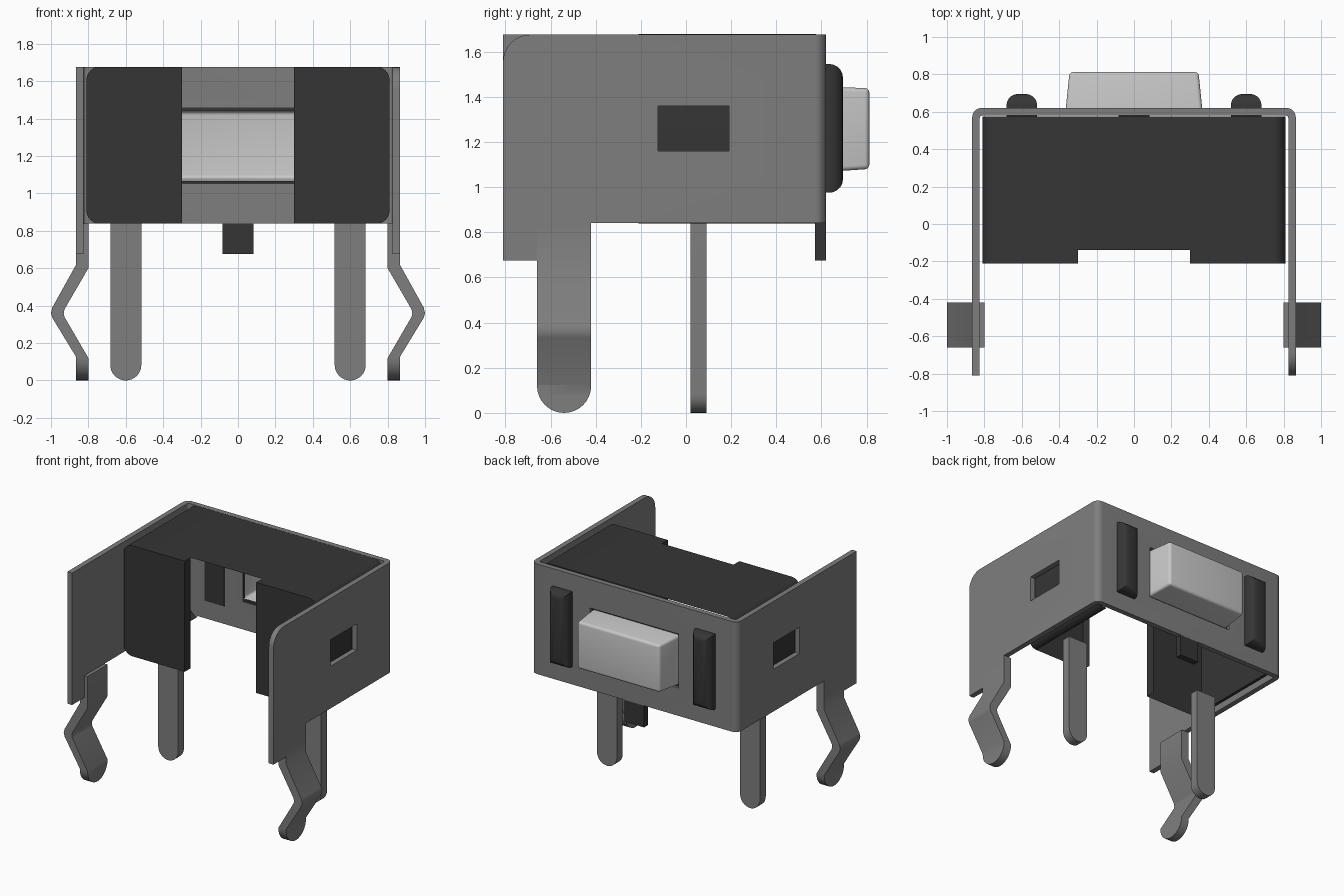
import bpy, bmesh, math
from mathutils import Vector

cube = bpy.data.objects.get("Cube")
if cube:
    bpy.data.objects.remove(cube, do_unlink=True)


def material(name, v):
    m = bpy.data.materials.new(name)
    m.use_nodes = True
    m.diffuse_color = (v, v, v, 1)
    b = next(n for n in m.node_tree.nodes if n.type == 'BSDF_PRINCIPLED')
    b.inputs["Base Color"].default_value = (v, v, v, 1)
    b.inputs["Roughness"].default_value = 0.6
    return m


METAL = material("grey metal", 0.21)
DARK = material("dark plastic", 0.036)
LIGHT = material("light grey plastic", 0.58)


def finish(name, bm, mat, smooth=True):
    bmesh.ops.recalc_face_normals(bm, faces=bm.faces)
    me = bpy.data.meshes.new(name)
    bm.to_mesh(me)
    bm.free()
    me.materials.append(mat)
    ob = bpy.data.objects.new(name, me)
    bpy.context.collection.objects.link(ob)
    if smooth:
        shade(ob)
    return ob


def shade(ob):
    bpy.ops.object.select_all(action='DESELECT')
    ob.select_set(True)
    bpy.context.view_layer.objects.active = ob
    bpy.ops.object.shade_smooth_by_angle(angle=math.radians(35))


def place(axis, u, v, w):
    return {'x': (w, u, v), 'y': (u, w, v), 'z': (u, v, w)}[axis]


def prism(name, pts, axis, lo, hi, mat, smooth=True):
    """Extrude a 2D outline along an axis."""
    bm = bmesh.new()
    a = [bm.verts.new(place(axis, u, v, lo)) for u, v in pts]
    b = [bm.verts.new(place(axis, u, v, hi)) for u, v in pts]
    bm.faces.new(a)
    bm.faces.new(b[::-1])
    for i in range(len(pts)):
        j = (i + 1) % len(pts)
        bm.faces.new((a[i], a[j], b[j], b[i]))
    return finish(name, bm, mat, smooth)


def box(name, x, y, z, mat):
    return prism(name, [(x[0], y[0]), (x[1], y[0]), (x[1], y[1]), (x[0], y[1])],
                 'z', z[0], z[1], mat, False)


def arc(cx, cy, r, a0, a1, n=8):
    return [(cx + r * math.cos(math.radians(a0 + (a1 - a0) * i / n)),
             cy + r * math.sin(math.radians(a0 + (a1 - a0) * i / n))) for i in range(n + 1)]


def boolean(ob, tool, op='DIFFERENCE'):
    """Cut or intersect, bake the result and drop the tool."""
    mod = ob.modifiers.new("cut", 'BOOLEAN')
    mod.operation, mod.object, mod.solver = op, tool, 'EXACT'
    tool.hide_render = True
    bpy.context.view_layer.update()
    dg = bpy.context.evaluated_depsgraph_get()
    me = bpy.data.meshes.new_from_object(ob.evaluated_get(dg))
    ob.modifiers.clear()
    ob.data = me
    bpy.data.objects.remove(tool, do_unlink=True)


def tapered(name, base, tip, y0, y1, bevel, mat, open_base=False, side_edges=False):
    """Block along +y from a base rectangle to a tip rectangle, rounded at the tip."""
    bm = bmesh.new()
    rings = []
    for (x0, x1, z0, z1), y in ((base, y0), (tip, y1)):
        rings.append([bm.verts.new((x, y, z)) for x, z in
                      ((x0, z0), (x1, z0), (x1, z1), (x0, z1))])
    a, b = rings
    bm.faces.new(b)
    if not open_base:
        bm.faces.new(a[::-1])
    for i in range(4):
        j = (i + 1) % 4
        bm.faces.new((a[i], a[j], b[j], b[i]))
    tips = set(b)
    edges = [e for e in bm.edges if all(v in tips for v in e.verts)
             or (side_edges and any(v in tips for v in e.verts))]
    bmesh.ops.bevel(bm, geom=edges, offset=bevel, segments=5, profile=0.5, affect='EDGES')
    return finish(name, bm, mat)


# Bent metal bracket: U-shaped sheet with rounded back corners
outer = [(0.865, -0.81)] + arc(0.815, 0.57, 0.05, 0, 90)
inner = [(0.825, -0.81)] + arc(0.81, 0.565, 0.015, 0, 90, 4)
right = outer + [(-x, y) for x, y in outer[::-1]]
left = inner + [(-x, y) for x, y in inner[::-1]]
bracket = prism("metal_bracket", right + left[::-1], 'z', 0.84, 1.675, METAL, False)
# Side windows and button opening
boolean(bracket, box("window_cutter", (-1, 1), (-0.125, 0.19), (1.16, 1.36), METAL))
boolean(bracket, box("button_cutter", (-0.37, 0.37), (0.5, 0.7), (1.05, 1.46), METAL))
# Rounded front top corner on one side only
corner = [(-0.9, 1.75), (-0.9, 1.555)] + arc(-0.69, 1.555, 0.12, 180, 90) + [(-0.69, 1.75)]
boolean(bracket, prism("corner_cutter", corner, 'x', 0.7, 1.0, METAL, False))
shade(bracket)

# Snap legs, lower side tabs, contact pins and bumps, on both sides
zigzag = [(0.80, 0.84), (0.865, 0.84), (0.865, 0.62), (0.993, 0.39), (1.0, 0.36),
          (0.993, 0.335), (0.865, 0.125), (0.865, -0.01), (0.80, -0.01), (0.80, 0.12),
          (0.928, 0.34), (0.932, 0.36), (0.928, 0.38), (0.80, 0.60)]
stadium = [(-0.66, 0.95)] + arc(-0.54, 0.12, 0.12, 180, 360, 16) + [(-0.42, 0.95)]
for s, side in ((1, "left"), (-1, "right")):
    leg = prism("snap_leg_" + side, [(s * x, z) for x, z in zigzag], 'y', -0.7, -0.38, METAL, False)
    boolean(leg, prism("leg_cutter", stadium, 'x', -1.2, 1.2, METAL, False), 'INTERSECT')
    shade(leg)
    box("side_tab_" + side, sorted((s * 0.825, s * 0.865)), (-0.81, -0.66), (0.675, 0.84), METAL)
    pin = [(s * 0.6 - 0.083, 0.84)] + arc(s * 0.6, 0.083, 0.083, 180, 360, 16) + [(s * 0.6 + 0.083, 0.84)]
    prism("contact_pin_" + side, pin, 'y', 0.02, 0.09, METAL)
    r = (s * 0.6 - 0.082, s * 0.6 + 0.082, 0.975, 1.545)
    tapered("bump_" + side, r, r, 0.575, 0.695, 0.06, DARK)

# Plastic housing: thin shell, open below and behind, with a front gap
bm = bmesh.new()
TOP, LOW = 1.677, 0.838
path = arc(0.74, LOW + 0.07, 0.07, -90, 0) + arc(0.74, TOP - 0.07, 0.07, 0, 90) + [(0.3, TOP)]
front = [bm.verts.new((x, -0.21, z)) for x, z in path]
back = [bm.verts.new((x, 0.575, z)) for x, z in path]
for i in range(len(path) - 1):
    bm.faces.new((front[i], front[i + 1], back[i + 1], back[i]))
low = bm.verts.new((0.3, -0.21, LOW))
bm.faces.new(front + [low])
for quad in ([(0.3, -0.21, LOW), (0.3, -0.21, TOP), (0.3, -0.14, TOP), (0.3, -0.14, LOW)],
             [(0, -0.14, TOP), (0.3, -0.14, TOP), (0.3, 0.575, TOP), (0, 0.575, TOP)]):
    bm.faces.new([bm.verts.new(p) for p in quad])
bmesh.ops.remove_doubles(bm, verts=bm.verts, dist=0.0005)
half = bm.verts[:] + bm.edges[:] + bm.faces[:]
copy = bmesh.ops.duplicate(bm, geom=half)["geom"]
for v in (g for g in copy if isinstance(g, bmesh.types.BMVert)):
    v.co.x = -v.co.x
bmesh.ops.remove_doubles(bm, verts=bm.verts, dist=0.0005)
finish("housing", bm, DARK)
box("housing_tab", (-0.082, 0.082), (0.572, 0.62), (0.675, 0.84), DARK)

# Push button with a dark collar filling the opening
tapered("button", (-0.368, 0.368, 1.065, 1.445), (-0.345, 0.345, 1.08, 1.438),
        0.585, 0.812, 0.02, LIGHT, True, True)
collar = box("button_collar", (-0.37, 0.37), (0.585, 0.6), (1.05, 1.46), DARK)
boolean(collar, box("collar_cutter", (-0.362, 0.362), (0.5, 0.7), (1.067, 1.443), DARK))
